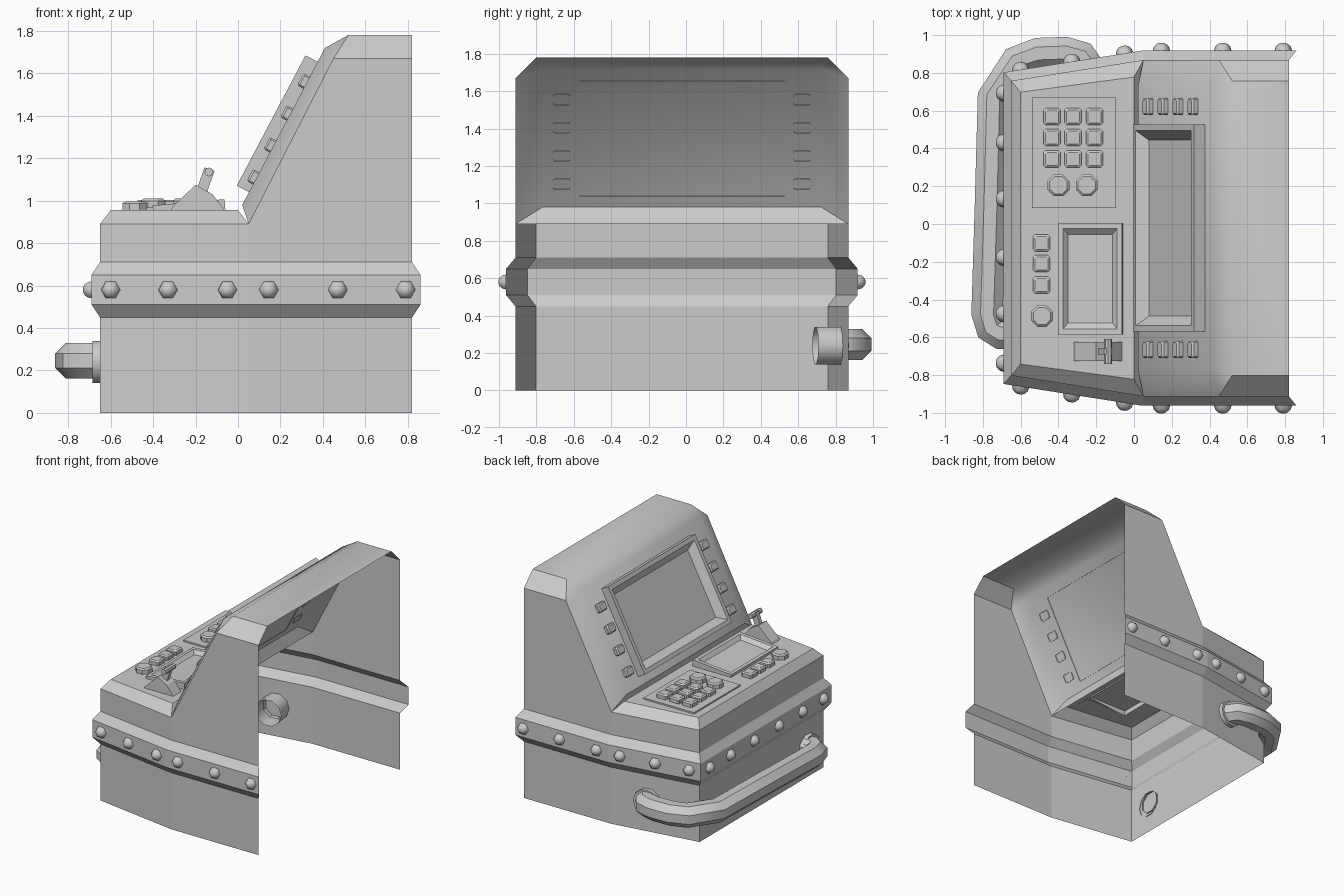
import bpy, bmesh, math
from mathutils import Vector, Matrix

if "Cube" in bpy.data.objects:
    bpy.data.objects.remove(bpy.data.objects["Cube"])

C = -0.022  # y of the cabinet's mirror plane


def make(name, polys, smooth=False, mat=None):
    """Mesh object from polygons given as point lists; shared points are welded."""
    bm = bmesh.new()
    for p in polys:
        bm.faces.new([bm.verts.new(v) for v in p])
    bmesh.ops.remove_doubles(bm, verts=bm.verts[:], dist=1e-5)
    bmesh.ops.recalc_face_normals(bm, faces=bm.faces[:])
    if mat:
        bm.transform(mat)
    me = bpy.data.meshes.new(name)
    bm.to_mesh(me)
    bm.free()
    ob = bpy.data.objects.new(name, me)
    bpy.context.collection.objects.link(ob)
    if smooth:
        bpy.ops.object.select_all(action='DESELECT')
        ob.select_set(True)
        bpy.context.view_layer.objects.active = ob
        bpy.ops.object.shade_smooth_by_angle(angle=math.radians(smooth))
    return ob


def loft(rings, closed=True, cap=True):
    polys = []
    for a, b in zip(rings, rings[1:]):
        n = len(a)
        for i in range(n if closed else n - 1):
            j = (i + 1) % n
            polys.append([a[i], a[j], b[j], b[i]])
    if cap:
        polys.append(rings[-1])
    return polys


def rect(hx, hy, z, c=0.0):
    """Rectangle ring, with cut corners when c > 0."""
    if not c:
        return [(hx, hy, z), (-hx, hy, z), (-hx, -hy, z), (hx, -hy, z)]
    return [(hx, hy - c, z), (hx - c, hy, z), (c - hx, hy, z), (-hx, hy - c, z),
            (-hx, c - hy, z), (c - hx, -hy, z), (hx - c, -hy, z), (hx, c - hy, z)]


def circle(r, z, n, ph=0.0):
    return [(r * math.cos(ph + 2 * math.pi * i / n), r * math.sin(ph + 2 * math.pi * i / n), z)
            for i in range(n)]


def at(x, y, z):
    return Matrix.Translation((x, y, z))


def along(p, d):
    return Matrix.Translation(p) @ Vector(d).to_track_quat('Z', 'Y').to_matrix().to_4x4()


# cabinet base with its bulging belt, open at the back
inner = [(0.82, 0.89), (0.05, 0.89), (-0.65, 0.78)]
outer = [(0.86, 0.94), (0.045, 0.94), (-0.69, 0.825)]
rings = []
for z, path in [(0, inner), (0.45, inner), (0.51, outer), (0.65, outer), (0.71, inner), (0.89, inner)]:
    rings.append([(x, C + h, z) for x, h in path] + [(x, C - h, z) for x, h in reversed(path)])
make("cabinet_base", loft(rings, closed=False, cap=False))


# desk top with chamfered rim
def trapezoid(x0, h0, x1, h1, z):
    return [(x0, C - h0, z), (x1, C - h1, z), (x1, C + h1, z), (x0, C + h0, z)]


DZ = 0.955
make("desk_top", loft([trapezoid(-0.65, 0.78, 0.05, 0.89, 0.89),
                       trapezoid(-0.60, 0.72, 0.0, 0.80, DZ)]))

# screen hood, open at the back
polys = []
ends = []
for s in (1, -1):
    P = lambda x, h, z: (x, C + s * h, z)
    S0, S1, S2, S3 = P(.05, .89, .89), P(.45, .89, 1.67), P(.82, .89, 1.67), P(.82, .89, .89)
    F0, F1, T1, T2 = P(.02, .745, .98), P(.41, .745, 1.72), P(.52, .78, 1.78), P(.82, .78, 1.78)
    polys += [[S0, S1, S2, S3], [S0, S1, F1, F0], [S1, T1, F1], [S1, S2, T2, T1]]
    ends.append([S0, F0, F1, T1, T2])
polys += loft(ends, closed=False, cap=False)
make("screen_hood", polys, smooth=30)

# belt bolts: six on each side and six on the front
dome = loft([circle(0.046 * math.cos(a), 0.042 * math.sin(a), 6) for a in (0, 0.5, 1.0, 1.35)])
for s in (1, -1):
    for i, x in enumerate((-0.60, -0.33, -0.05, 0.145, 0.47, 0.79)):
        slanted = x < 0.04
        h = 0.94 - (0.045 - x) * 0.1565 if slanted else 0.94
        n = (-0.155 if slanted else 0, s * 0.988, 0)
        make(f"side_bolt_{i}_{'left' if s > 0 else 'right'}", dome, 60, along((x, C + s * h, 0.58), n))
    for i, h in enumerate((0.155, 0.453, 0.715)):
        make(f"front_bolt_{i}_{'left' if s > 0 else 'right'}", dome, 60,
             along((-0.69, C + s * h, 0.58), (-1, 0, 0)))

# wrap-round pipe rail with its two sockets
path = [Vector((x, y, 0.245)) for x, y in [
    (-0.64, -0.58), (-0.71, -0.58), (-0.755, -0.555), (-0.778, -0.48), (-0.76, 0.1), (-0.745, 0.68),
    (-0.62, 0.865), (-0.51, 0.903), (-0.36, 0.908), (-0.275, 0.885), (-0.24, 0.83), (-0.235, 0.78)]]
rings = []
for i, p in enumerate(path):
    t = (path[min(i + 1, len(path) - 1)] - path[max(i - 1, 0)]).normalized()
    side = t.cross(Vector((0, 0, 1)))
    rings.append([p + 0.09 * (side * math.cos(a) + Vector((0, 0, math.sin(a))))
                  for a in (math.pi / 8 + k * math.pi / 4 for k in range(8))])
make("pipe_rail", loft(rings, cap=False), smooth=40)
make("front_pipe_socket", loft([circle(0.105, 0, 10), circle(0.105, 0.04, 10), circle(0.085, 0.04, 10)], cap=False),
     40, along((-0.645, -0.60, 0.24), (-1, 0, 0)))
make("side_pipe_socket", loft([circle(0.105, -0.13, 10), circle(0.105, 0.035, 10), circle(0.085, 0.035, 10)], cap=False),
     40, along((-0.24, 0.82, 0.24), (-0.155, 0.988, 0)))

# main screen and its side keys, in the plane of the sloping hood face
u = Vector((0.39, 0, 0.74)).normalized()
n = Vector((-u.z, 0, u.x))
slope = Matrix.Translation((0.02, C, 0.98)) @ Matrix((u, (0, 1, 0), n)).transposed().to_4x4()
# slope axes: local x up the face, y across, z out of the face
make("main_screen", loft([rect(.347, .548, -.004), rect(.347, .548, .065), rect(.315, .516, .065),
                          rect(.265, .466, .012)]), mat=slope @ at(0.415, 0, 0))
for s in (1, -1):
    for i in range(4):
        make(f"screen_key_{i}_{'left' if s > 0 else 'right'}",
             loft([rect(.032, .045, -.006, .008), rect(.032, .045, .024, .008), rect(.024, .037, .034, .008)]),
             mat=slope @ at(0.141 + 0.17 * i, s * 0.643, 0))

# keypad plate, square keys and knobs
make("keypad_plate", loft([rect(.222, .292, 0), rect(.222, .292, .012)]), mat=at(-0.318, 0.378, DZ))
key = loft([rect(.045, .045, 0, .01), rect(.045, .045, .028, .01), rect(.034, .034, .036, .008)])
keys = [(x, y, DZ + .012) for x in (-.435, -.323, -.21) for y in (.57, .458, .345)]
keys += [(-.49, y, DZ) for y in (-.10, -.21, -.323)]
for i, p in enumerate(keys):
    make(f"desk_key_{i}", key, mat=at(*p))
knob = loft([circle(.062, 0, 8, .39), circle(.062, .032, 8, .39), circle(.05, .042, 8, .39)])
for i, p in enumerate([(-.40, .205, DZ + .012), (-.25, .205, DZ + .012), (-.487, -.487, DZ)]):
    make(f"knob_{i}", knob, mat=at(*p))

# small desk screen, tilted up slightly toward the hood
make("desk_screen", loft([rect(.17, .295, -.03), rect(.17, .295, .035), rect(.143, .265, .035), rect(.118, .235, .008)]),
     mat=at(-0.23, -0.29, DZ + .002) @ Matrix.Rotation(math.radians(-5), 4, 'Y'))

# throttle lever: wedge housing, arm and cross grip
prof = [(-.32, .95), (-.31, .97), (-.20, 1.075), (-.12, 1.03), (-.06, .95)]
sides = [[(x, y, z) for x, z in prof] for y in (-0.725, -0.625)]
make("lever_housing", loft(sides) + [sides[0]])
make("lever_arm", loft([rect(.016, .025, 0), rect(.016, .025, .115)]), mat=along((-.172, -.675, 1.04), (.35, 0, 1)))
make("lever_grip", loft([circle(.021, -.065, 8), circle(.021, .065, 8)]) + [circle(.021, -.065, 8)],
     40, along((-.137, -.675, 1.135), (0, 1, 0)))
